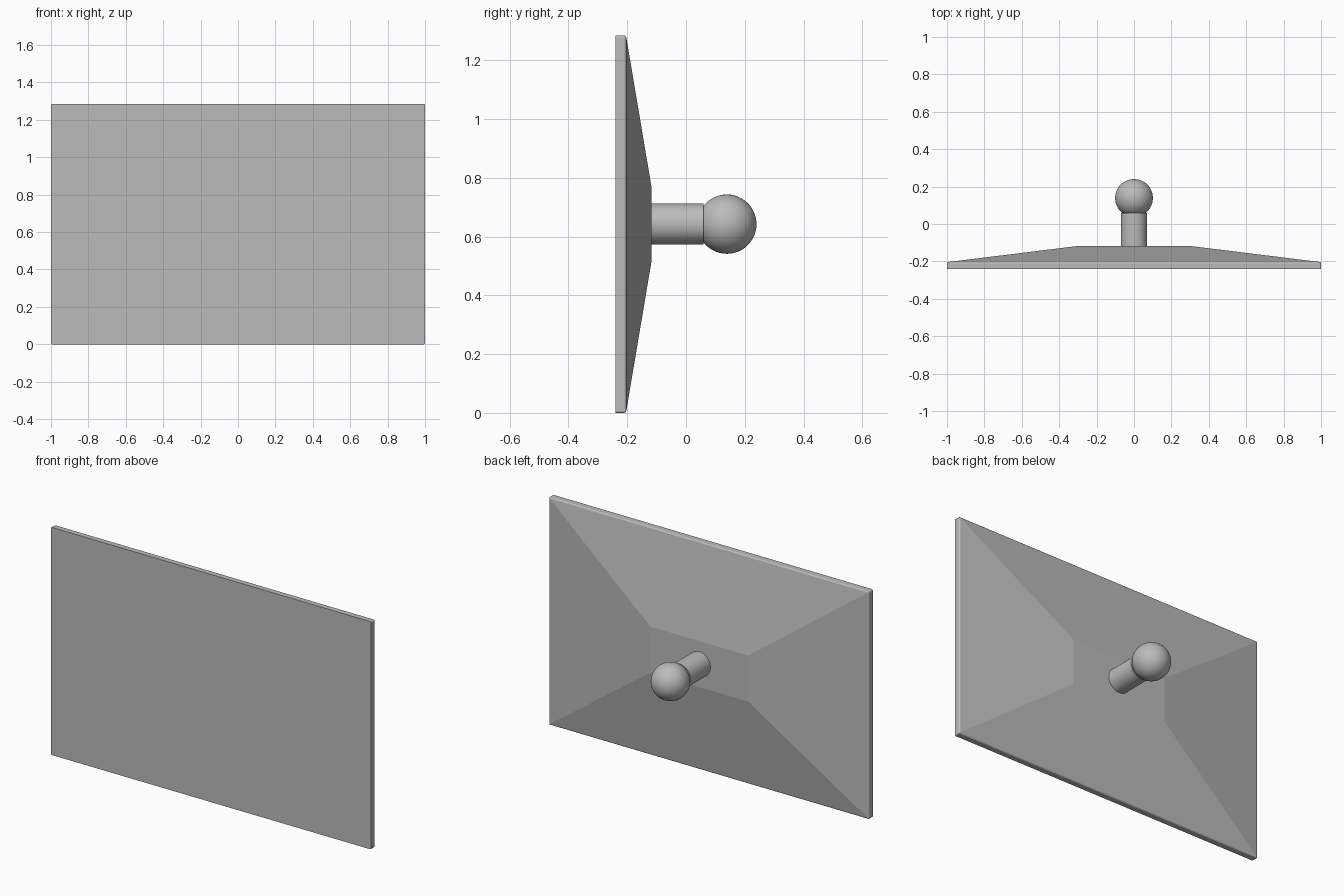
import bpy, bmesh, math
from mathutils import Vector

cube = bpy.data.objects.get("Cube")
if cube:
    bpy.data.objects.remove(cube, do_unlink=True)

grey = bpy.data.materials.new("neutral grey")
grey.use_nodes = True
colour = (0.5, 0.5, 0.5, 1)
grey.diffuse_color = colour
grey.node_tree.nodes["Principled BSDF"].inputs["Base Color"].default_value = colour

MID = 0.6425                       # height of the mount axis
FRONT, RIM, PLATEAU = -0.24, -0.204, -0.118


def finish(obj, name, angle):
    obj.name = obj.data.name = name
    obj.data.materials.append(grey)
    bpy.ops.object.select_all(action='DESELECT')
    obj.select_set(True)
    bpy.context.view_layer.objects.active = obj
    bpy.ops.object.shade_smooth_by_angle(angle=math.radians(angle))


def ring(bm, half_w, half_h, y):
    return [bm.verts.new((sx * half_w, y, MID + sz * half_h))
            for sx, sz in ((-1, -1), (1, -1), (1, 1), (-1, 1))]


# Panel: a thin slab with a tapered back
bm = bmesh.new()
rings = [ring(bm, 1, MID, FRONT), ring(bm, 1, MID, RIM), ring(bm, 0.305, 0.13, PLATEAU)]
bm.faces.new(rings[0])
bm.faces.new(rings[-1][::-1])
for a, b in zip(rings, rings[1:]):
    for i in range(4):
        j = (i + 1) % 4
        bm.faces.new((a[i], b[i], b[j], a[j]))
bmesh.ops.recalc_face_normals(bm, faces=bm.faces)

# Soften the slab corners and its back rim
soft = [e for e in bm.edges
        if all(abs(v.co.x) > 0.9 for v in e.verts)
        and max(v.co.y for v in e.verts) < RIM + 0.001
        and max(v.co.y for v in e.verts) > FRONT + 0.001]
bmesh.ops.bevel(bm, geom=soft, offset=0.007, segments=3, profile=0.5, affect='EDGES')
mesh = bpy.data.meshes.new("panel")
bm.to_mesh(mesh)
bm.free()
panel = bpy.data.objects.new("panel", mesh)
bpy.context.collection.objects.link(panel)
finish(panel, "panel", 5)

# Mount stem, sunk slightly into the panel
start, end = PLATEAU - 0.01, 0.06
bpy.ops.mesh.primitive_cylinder_add(vertices=48, radius=0.07, depth=end - start,
                                    location=(0, (start + end) / 2, MID),
                                    rotation=(math.pi / 2, 0, 0))
finish(bpy.context.object, "mount_stem", 30)

# Ball at the end of the stem
bpy.ops.mesh.primitive_uv_sphere_add(segments=48, ring_count=24, radius=0.101,
                                     location=(0, 0.139, MID),
                                     rotation=(math.pi / 2, 0, 0))
finish(bpy.context.object, "mount_ball", 30)
